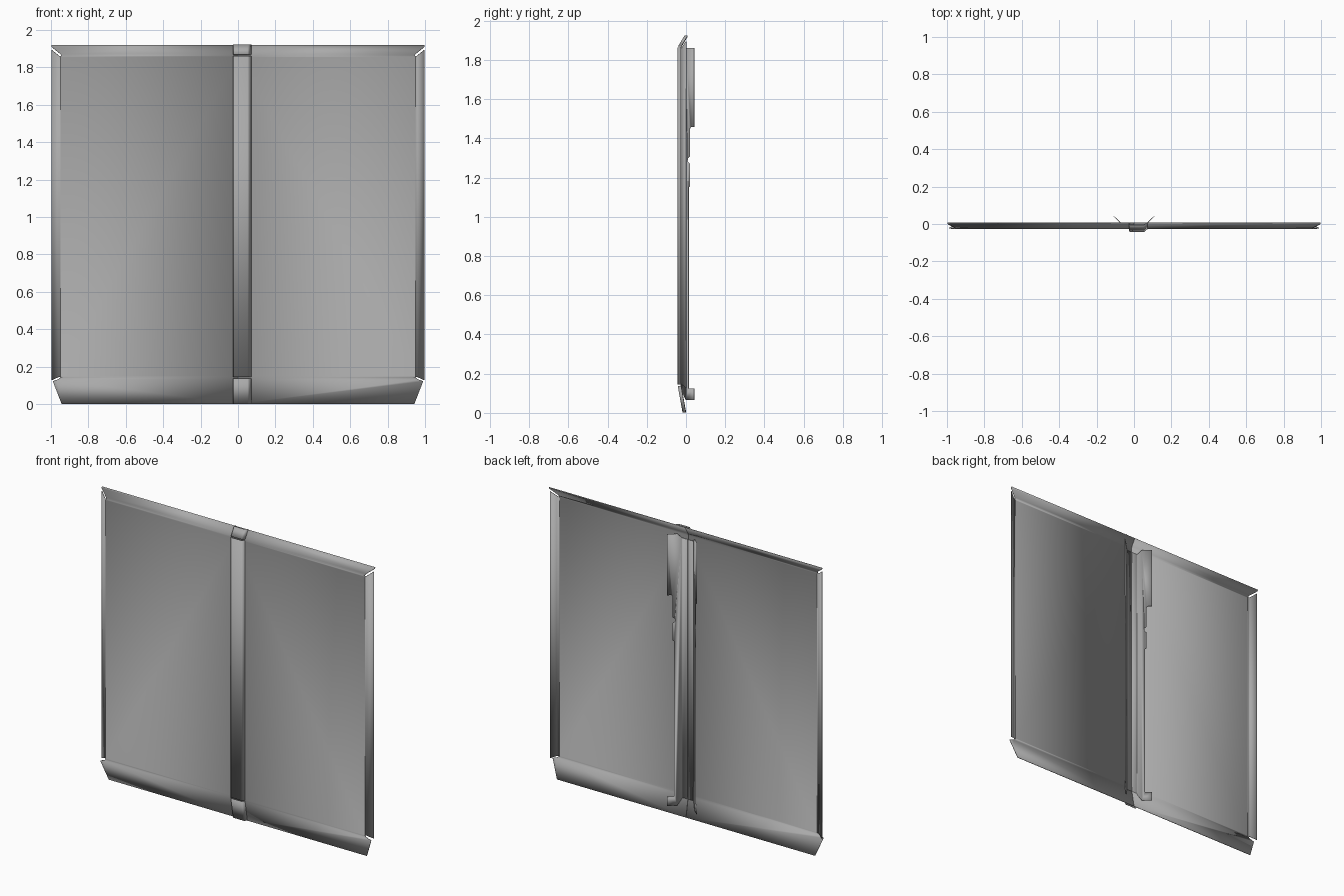
import bpy
import bmesh

cube = bpy.data.objects.get("Cube")
if cube:
    bpy.data.objects.remove(cube, do_unlink=True)

# One plain grey sheet metal
metal = bpy.data.materials.new("grey sheet metal")
metal.use_nodes = True
metal.diffuse_color = (0.4, 0.4, 0.4, 1)
metal.node_tree.nodes["Principled BSDF"].inputs["Base Color"].default_value = (0.4, 0.4, 0.4, 1)

FACE_Y, LOW, HIGH, TOP = -0.026, 0.14, 1.865, 1.92


def sheet(name, polygons, bend=0.01, thickness=0.004):
    """Folded sheet: flat polygons sharing edges, with rounded bends."""
    bm = bmesh.new()
    for poly in polygons:
        bm.faces.new([bm.verts.new(p) for p in poly])
    bmesh.ops.remove_doubles(bm, verts=bm.verts, dist=0.0005)
    bmesh.ops.recalc_face_normals(bm, faces=bm.faces)
    folds = [e for e in bm.edges if len(e.link_faces) == 2]
    if folds and bend:
        bmesh.ops.bevel(bm, geom=folds, offset=bend, segments=3,
                        profile=0.5, affect='EDGES')
    mesh = bpy.data.meshes.new(name)
    bm.to_mesh(mesh)
    bm.free()
    mesh.materials.append(metal)
    obj = bpy.data.objects.new(name, mesh)
    bpy.context.collection.objects.link(obj)
    solid = obj.modifiers.new("thickness", 'SOLIDIFY')
    solid.thickness = thickness
    solid.offset = 0
    bpy.ops.object.select_all(action='DESELECT')
    obj.select_set(True)
    bpy.context.view_layer.objects.active = obj
    bpy.ops.object.shade_smooth_by_angle(angle=0.5)
    return obj


def depth(z, y=FACE_Y):
    """Depth of the face: top and bottom flanges lean backwards."""
    if z > HIGH:
        return y + (z - HIGH) * 0.6
    return y + max(0, LOW - z) * 0.18


def flat(points, side=1):
    return [(side * x, depth(z), z) for x, z in points]


for side, label in ((1, "left"), (-1, "right")):
    # Panel half with corner reliefs and three angled flanges
    edge = 0.948
    face = flat([(0.001, LOW), (0.94, LOW), (edge, 0.15), (edge, 1.855),
                 (0.94, HIGH), (0.001, HIGH)], side)
    top = flat([(0.001, HIGH), (0.94, HIGH), (0.998, 1.911), (0.998, TOP),
                (0.001, TOP)], side)
    bottom = flat([(0.001, LOW), (0.94, LOW), (0.99, 0.122), (0.943, 0.001),
                   (0.001, 0.001)], side)
    flange = [(side * edge, FACE_Y, 0.15), (side * 0.995, 0, 0.128),
              (side * 0.995, 0, 1.893), (side * edge, FACE_Y, 1.855)]
    sheet(label + "_panel", [face, top, bottom, flange])

    # Clip behind the seam: flat base and a stepped, notched diagonal wing
    outline = [(-0.021, 0.11), (0, 0.065), (0.042, 0.065), (0.042, 0.125),
               (0.013, 0.125), (0.013, 1.15), (0.02, 1.157), (0.02, 1.27),
               (0.01, 1.28), (0.01, 1.3), (0.02, 1.31), (0.02, 1.45),
               (0.025, 1.457), (0.042, 1.457), (0.042, 1.86), (0, 1.86),
               (-0.021, 1.83)]
    wing = [(side * (0.042 + 1.06 * (y + 0.021)), y, z) for y, z in outline]
    base = [wing[0], wing[-1], (side * 0.002, -0.021, 1.83),
            (side * 0.002, -0.021, 0.11)]
    sheet(label + "_rear_clip", [wing, base], bend=0.004, thickness=0.003)

# Raised cover strip over the seam, in three sections split at the folds
profile = [(-0.024, -0.026), (-0.024, -0.041), (0.054, -0.041), (0.07, -0.027)]
sections = (("cover_strip", LOW + 0.004, HIGH - 0.003),
            ("cover_strip_top", HIGH + 0.003, TOP + 0.003),
            ("cover_strip_bottom", 0.001, LOW - 0.002))
for name, z0, z1 in sections:
    sheet(name, [[(xa, depth(z0, ya), z0), (xb, depth(z0, yb), z0),
                  (xb, depth(z1, yb), z1), (xa, depth(z1, ya), z1)]
                 for (xa, ya), (xb, yb) in zip(profile, profile[1:])],
          bend=0.003, thickness=0.003)
